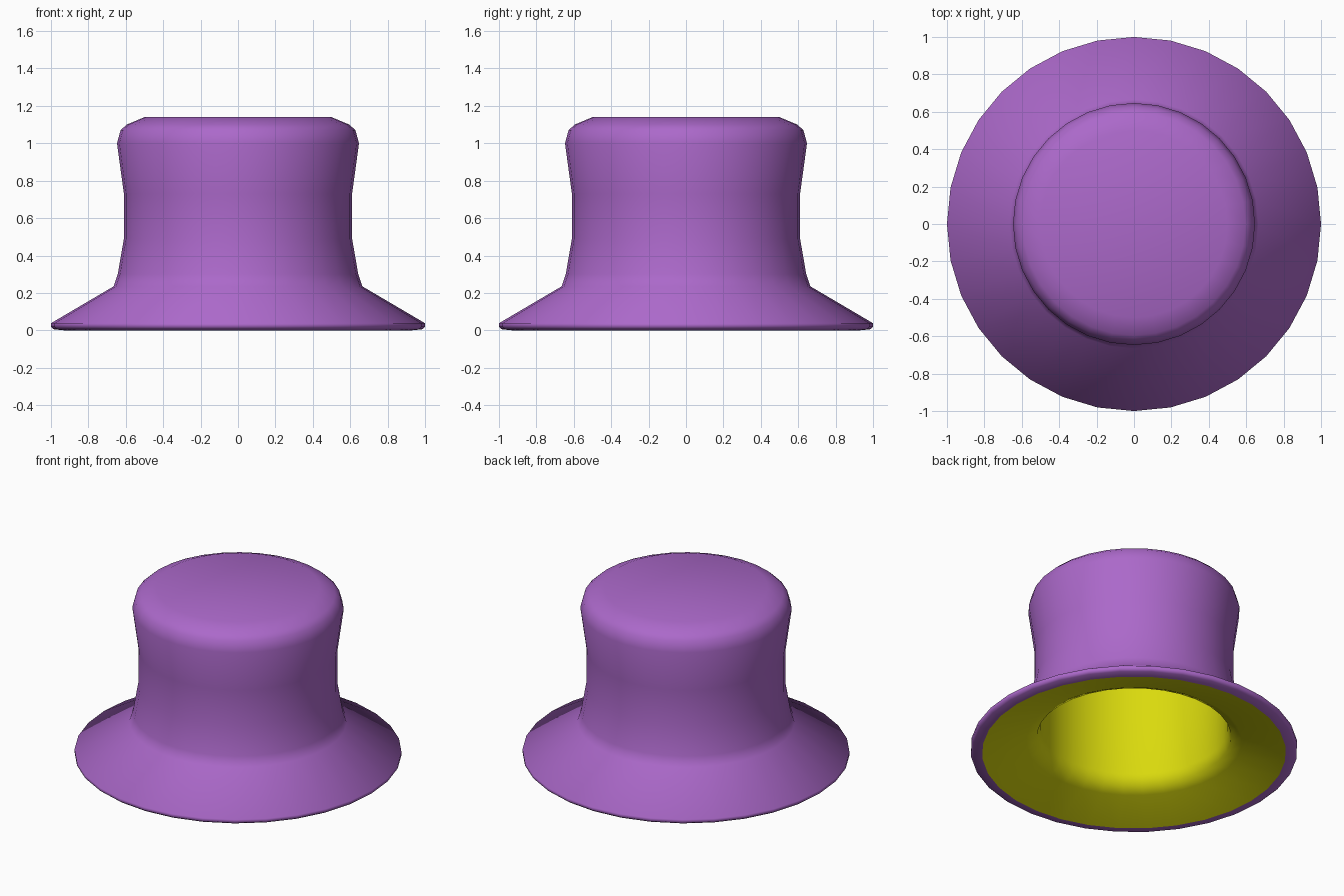
import bpy, bmesh, math

if "Cube" in bpy.data.objects:
    bpy.data.objects.remove(bpy.data.objects["Cube"])

SIDES = 32

def material(name, rgb):
    m = bpy.data.materials.new(name)
    m.diffuse_color = (*rgb, 1)
    m.use_nodes = True
    m.node_tree.nodes["Principled BSDF"].inputs["Base Color"].default_value = m.diffuse_color
    return m

def lathe(name, profile, mat, flip=False):
    """Revolve an (r, z) profile around z; radius 0 at an end closes it."""
    bm = bmesh.new()
    rings = []
    for r, z in profile:
        if r == 0:
            rings.append([bm.verts.new((0, 0, z))] * SIDES)
        else:
            rings.append([bm.verts.new((r * math.cos(math.tau * i / SIDES),
                                        r * math.sin(math.tau * i / SIDES), z))
                          for i in range(SIDES)])
    for lo, hi in zip(rings, rings[1:]):
        for i in range(SIDES):
            j = (i + 1) % SIDES
            face = list(dict.fromkeys((lo[i], lo[j], hi[j], hi[i])))
            bm.faces.new(face[::-1] if flip else face)
    me = bpy.data.meshes.new(name)
    bm.to_mesh(me)
    bm.free()
    me.materials.append(mat)
    ob = bpy.data.objects.new(name, me)
    bpy.context.collection.objects.link(ob)
    bpy.ops.object.select_all(action='DESELECT')
    bpy.context.view_layer.objects.active = ob
    ob.select_set(True)
    bpy.ops.object.shade_smooth_by_angle(angle=math.radians(65))
    return ob

purple = material("purple_felt", (0.41, 0.14, 0.59))
yellow = material("yellow_lining", (0.70, 0.70, 0.004))

# Outer felt: brim edge, sloping brim, waisted crown, rounded top
lathe("hat_shell", [(0.93, 0.0), (0.985, 0.006), (1.0, 0.018), (1.0, 0.038),
                    (0.665, 0.235), (0.643, 0.30), (0.61, 0.49), (0.61, 0.73),
                    (0.647, 1.0), (0.628, 1.07), (0.595, 1.10), (0.50, 1.14),
                    (0, 1.14)], purple)

# Lining: underside of brim and hollow of crown
lathe("hat_lining", [(0.93, 0.0), (0.66, 0.078), (0.595, 0.11), (0.575, 0.18),
                     (0.573, 0.73), (0.58, 1.0), (0.50, 1.08), (0, 1.08)],
      yellow)
# Turn the lining to face inward
bpy.data.objects["hat_lining"].data.flip_normals()
